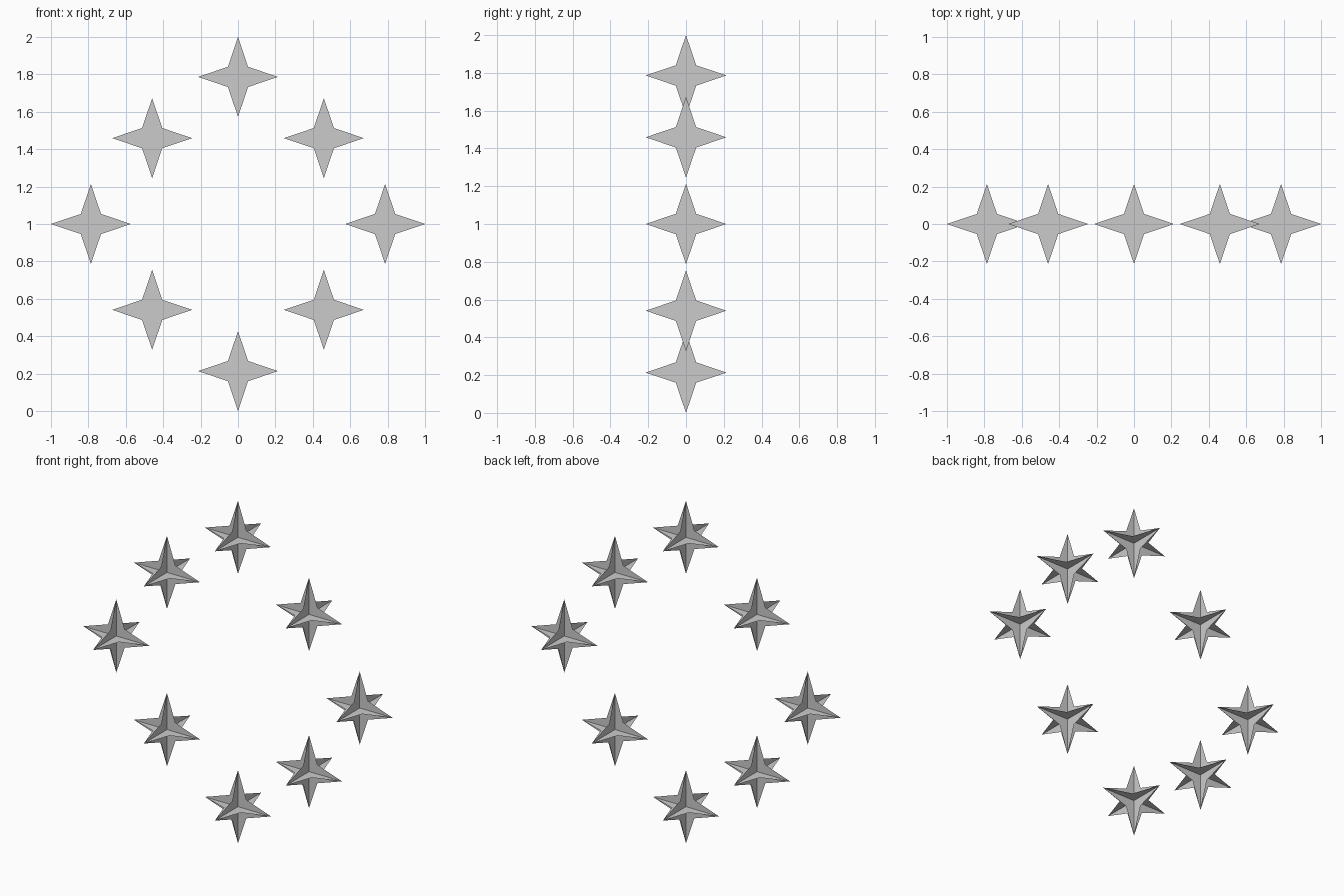
import bpy, bmesh
from math import cos, sin, pi

if "Cube" in bpy.data.objects:
    bpy.data.objects.remove(bpy.data.objects["Cube"])

TIP = 0.2135           # star centre to point
NOTCH = 0.054 * 2**.5  # star centre to inner corner
AXIAL = 0.7865         # ring offset of the top, bottom and side stars
DIAG = 0.459           # x and z offset of the diagonal stars

# Star: three flat four-pointed sheets crossing at right angles
mesh = bpy.data.meshes.new("crossed_star")
bm = bmesh.new()
for axis in range(3):
    outline = []
    for i in range(8):
        r = NOTCH if i % 2 else TIP
        co = [0, 0, 0]
        co[(axis + 1) % 3] = r * cos(i * pi / 4)
        co[(axis + 2) % 3] = r * sin(i * pi / 4)
        outline.append(bm.verts.new(co))
    bm.faces.new(outline)
bm.to_mesh(mesh)
bm.free()

# Ring of eight stars, upright in the xz plane
places = {
    "star_top": (0, AXIAL), "star_bottom": (0, -AXIAL),
    "star_right": (AXIAL, 0), "star_left": (-AXIAL, 0),
    "star_upper_right": (DIAG, DIAG), "star_upper_left": (-DIAG, DIAG),
    "star_lower_right": (DIAG, -DIAG), "star_lower_left": (-DIAG, -DIAG),
}
for name, (x, z) in places.items():
    star = bpy.data.objects.new(name, mesh)
    star.location = (x, 0, 1 + z)
    bpy.context.collection.objects.link(star)
